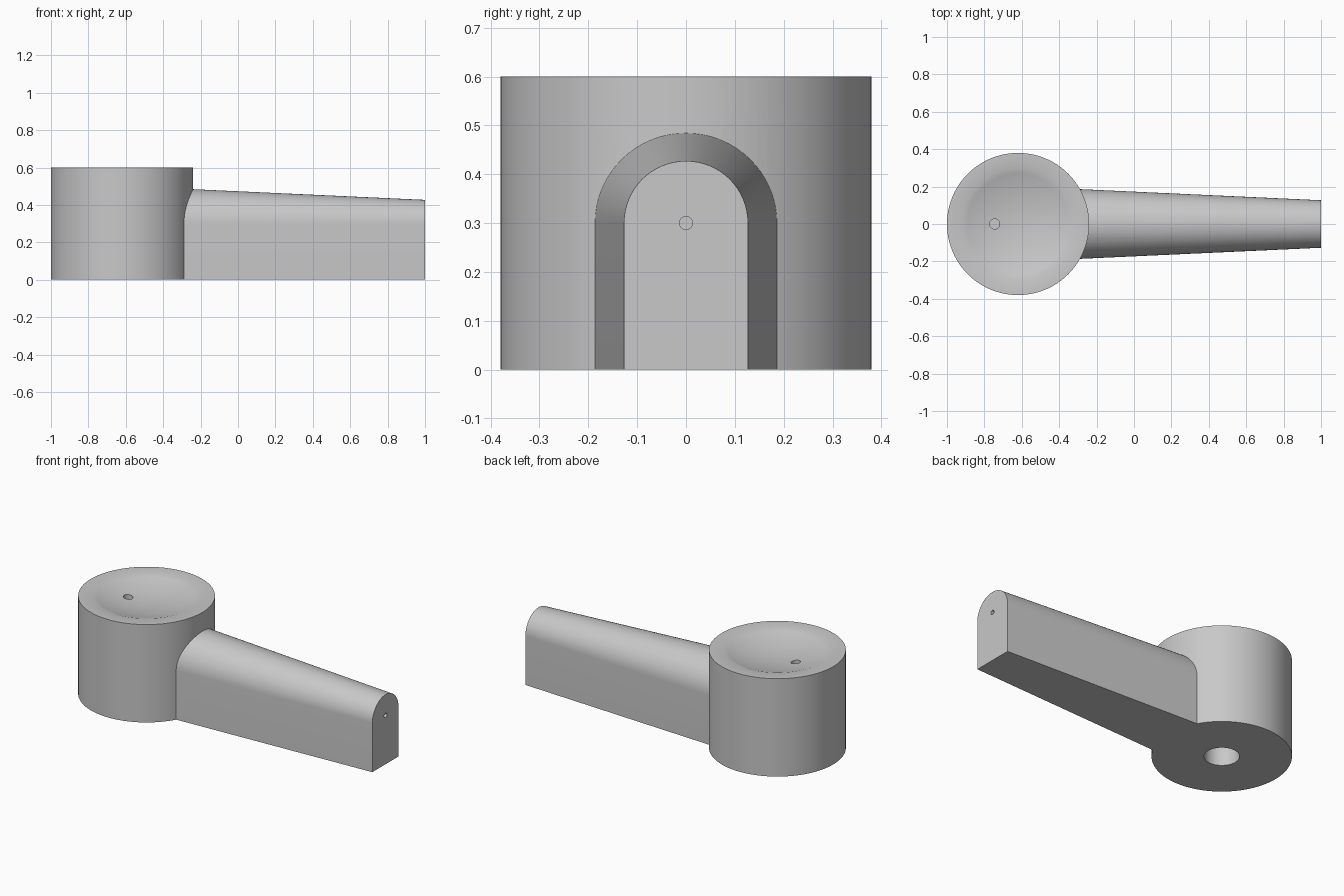
import bpy
import bmesh
from math import pi, sin, cos, sqrt, radians
from mathutils import Matrix, Vector

default = bpy.data.objects.get("Cube")
if default:
    bpy.data.objects.remove(default, do_unlink=True)

HUB_X, HUB_R, HEIGHT = -0.62, 0.38, 0.6
DISH_R, DISH_DEPTH = 0.3, 0.05
BORE_R, BORE_DEPTH = 0.096, 0.22
AXIS_Z = 0.3

grey = bpy.data.materials.new("plain grey")
grey.use_nodes = True
grey.diffuse_color = (0.58, 0.58, 0.58, 1)
grey.node_tree.nodes["Principled BSDF"].inputs["Base Color"].default_value = grey.diffuse_color


def make_object(name, bm):
    bmesh.ops.recalc_face_normals(bm, faces=bm.faces)
    mesh = bpy.data.meshes.new(name)
    bm.to_mesh(mesh)
    bm.free()
    mesh.materials.append(grey)
    obj = bpy.data.objects.new(name, mesh)
    bpy.context.collection.objects.link(obj)
    return obj


def combine(target, other, operation):
    """Apply a boolean and discard the second object."""
    mod = target.modifiers.new(operation, "BOOLEAN")
    mod.operation, mod.object, mod.solver = operation, other, "EXACT"
    bpy.ops.object.select_all(action="DESELECT")
    bpy.context.view_layer.objects.active = target
    target.select_set(True)
    bpy.ops.object.modifier_apply(modifier=mod.name)
    bpy.data.objects.remove(other, do_unlink=True)


def drill(target, radius, depth, place):
    """Cut a blind round hole centred on a placement matrix."""
    bm = bmesh.new()
    bmesh.ops.create_cone(bm, cap_ends=True, segments=32, radius1=radius,
                          radius2=radius, depth=depth, matrix=place)
    cutter = make_object("hole_cutter", bm)
    cutter.hide_render = True
    combine(target, cutter, "DIFFERENCE")


# Hub: turned profile with a bore underneath and a shallow spherical dish on top
sphere_r = (DISH_R ** 2 + DISH_DEPTH ** 2) / (2 * DISH_DEPTH)
profile = [(0, BORE_DEPTH), (BORE_R, BORE_DEPTH), (BORE_R, 0),
           (HUB_R, 0), (HUB_R, HEIGHT)]
for i in range(10, -1, -1):
    r = DISH_R * i / 10
    profile.append((r, HEIGHT - DISH_DEPTH + sphere_r - sqrt(sphere_r ** 2 - r * r)))
bm = bmesh.new()
verts = [bm.verts.new((HUB_X + r, 0, z)) for r, z in profile]
edges = [bm.edges.new(pair) for pair in zip(verts, verts[1:])]
bmesh.ops.spin(bm, geom=verts + edges, cent=(HUB_X, 0, 0), axis=(0, 0, 1),
               angle=2 * pi, steps=96, use_merge=False)
bmesh.ops.remove_doubles(bm, verts=bm.verts, dist=0.0001)
hub = make_object("hub_and_handle", bm)

# Handle: arched section tapering towards its free end
bm = bmesh.new()
rings = []
for x in (-0.45, 1.0):
    r = 0.127 + 0.046 * (1 - x)
    arch = [(r * cos(pi * i / 32), AXIS_Z + r * sin(pi * i / 32)) for i in range(33)]
    rings.append([bm.verts.new((x, y, z)) for y, z in [(r, 0)] + arch + [(-r, 0)]])
inner, outer = rings
for i in range(len(inner)):
    j = (i + 1) % len(inner)
    bm.faces.new((inner[i], inner[j], outer[j], outer[i]))
bm.faces.new(inner)
bm.faces.new(outer)
combine(hub, make_object("handle", bm), "UNION")

# Small holes in the dish and in the handle end
drill(hub, 0.027, 0.2, Matrix.Translation((-0.745, 0, 0.56)))
drill(hub, 0.0135, 0.3, Matrix.Translation((1, 0, AXIS_Z)) @ Matrix.Rotation(pi / 2, 4, "Y"))

bpy.ops.object.shade_smooth_by_angle(angle=radians(30))
